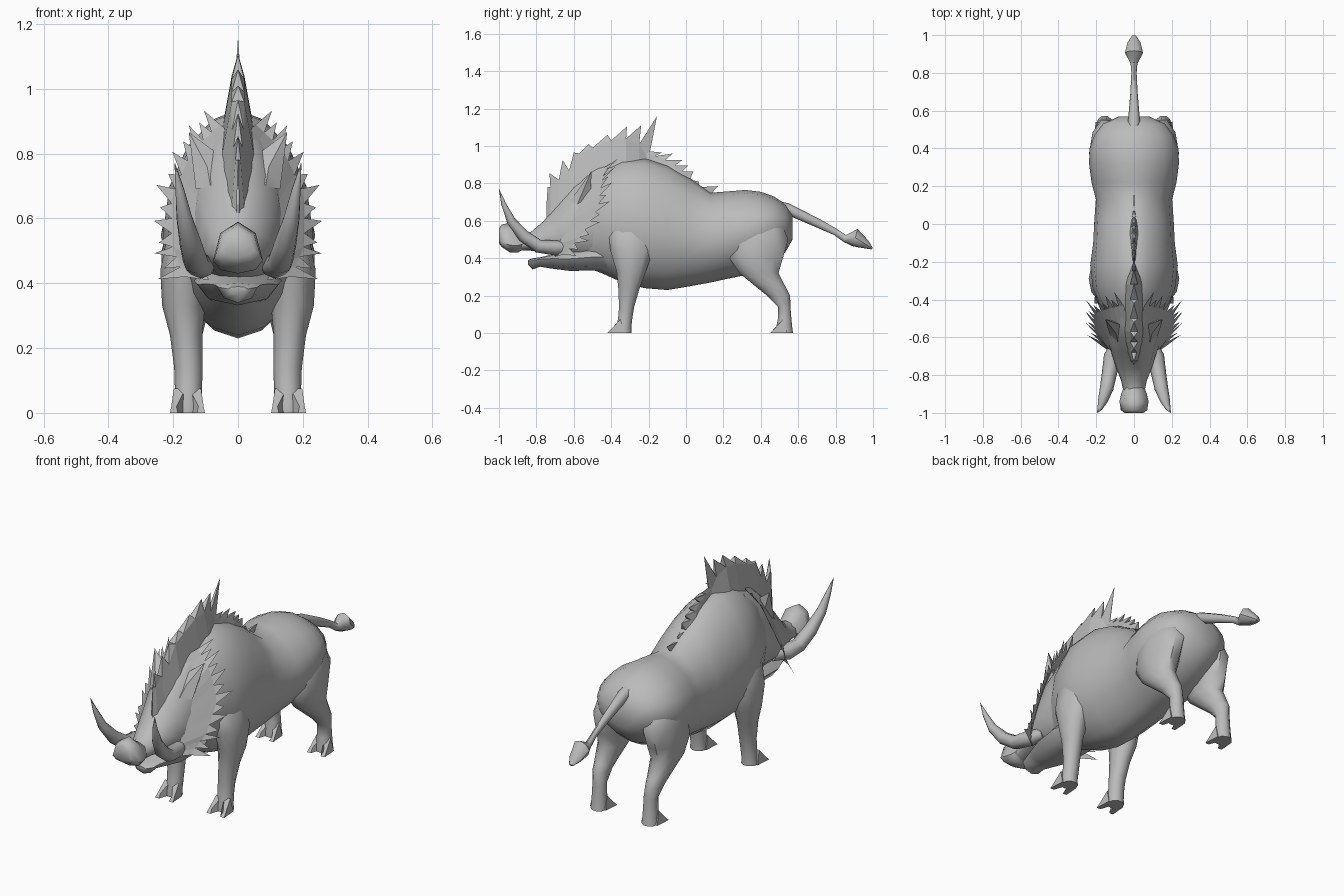
import bpy, bmesh, math
from mathutils import Vector

if "Cube" in bpy.data.objects:
    bpy.data.objects.remove(bpy.data.objects["Cube"])

GREY = (0.5, 0.5, 0.5, 1)
hide = bpy.data.materials.new("hide_grey")
hide.use_nodes = True
hide.diffuse_color = GREY
hide.node_tree.nodes["Principled BSDF"].inputs["Base Color"].default_value = GREY


def make(name, verts, faces, smooth=50):
    me = bpy.data.meshes.new(name)
    me.from_pydata([tuple(v) for v in verts], [], faces)
    bm = bmesh.new()
    bm.from_mesh(me)
    bmesh.ops.recalc_face_normals(bm, faces=bm.faces)
    bm.to_mesh(me)
    bm.free()
    me.materials.append(hide)
    ob = bpy.data.objects.new(name, me)
    bpy.context.collection.objects.link(ob)
    bpy.ops.object.select_all(action='DESELECT')
    ob.select_set(True)
    bpy.context.view_layer.objects.active = ob
    if smooth:
        bpy.ops.object.shade_smooth_by_angle(angle=math.radians(smooth))
    return ob


def mirror(ob):
    ob.modifiers.new("mirror", 'MIRROR')
    return ob


def skin(name, rings, smooth=50):
    """Join equal rings of points into a closed skin."""
    n = len(rings[0])
    faces = [(a * n + i, a * n + (i + 1) % n, (a + 1) * n + (i + 1) % n, (a + 1) * n + i)
             for a in range(len(rings) - 1) for i in range(n)]
    faces += [tuple(range(n)), tuple(range((len(rings) - 1) * n, len(rings) * n))]
    return make(name, [p for r in rings for p in r], faces, smooth)


def torso(name, sections, n=16, pinch=1.15):
    """Sections along y: y, bottom, top, half width, height share of the widest point."""
    rings = []
    for y, lo, hi, w, share in sections:
        mid = lo + (hi - lo) * share
        ring = []
        for i in range(n):
            a = math.tau * i / n
            s, c = math.sin(a), math.cos(a)
            x = math.copysign(w * abs(c) ** pinch, c)
            ring.append((x, y, mid + s * (hi - mid if s > 0 else mid - lo)))
        rings.append(ring)
    return skin(name, rings)


def limb(name, sections, n=10):
    """Sections along z: z, x, front y, back y, half width."""
    rings = [[(x + w * math.cos(math.tau * i / n),
               (f + b) / 2 + (b - f) / 2 * math.sin(math.tau * i / n), z) for i in range(n)]
             for z, x, f, b, w in sections]
    return mirror(skin(name, rings))


def tube(name, path, n=8):
    """Path of point, side radius, upright radius."""
    pts = [Vector(p[0]) for p in path]
    rings = []
    for k, (_, rs, ru) in enumerate(path):
        t = (pts[min(k + 1, len(pts) - 1)] - pts[max(k - 1, 0)]).normalized()
        side = t.cross(Vector((0, 0, 1))).normalized()
        up = side.cross(t)
        rings.append([pts[k] + side * rs * math.cos(math.tau * i / n)
                      + up * ru * math.sin(math.tau * i / n) for i in range(n)])
    return skin(name, rings)


# Trunk from neck to rump
torso("body", [
    (-.56, .36, .80, .11, .45), (-.45, .32, .88, .17, .48), (-.34, .27, .93, .218, .46),
    (-.22, .24, .935, .232, .45), (-.10, .23, .90, .216, .46), (.02, .25, .83, .21, .46),
    (.13, .27, .75, .202, .48), (.22, .29, .757, .225, .5), (.32, .31, .765, .238, .52),
    (.40, .34, .755, .235, .54), (.47, .38, .73, .21, .56), (.53, .43, .69, .165, .58),
    (.57, .50, .63, .08, .5)])

# Head, snout and lower jaw
torso("head", [
    (-.40, .35, .91, .16, .5), (-.52, .37, .87, .15, .42), (-.60, .39, .80, .145, .38),
    (-.68, .41, .70, .12, .35), (-.76, .43, .60, .095, .4), (-.83, .44, .54, .068, .4),
    (-.88, .44, .53, .057, .35)], 12)
torso("snout", [
    (-.85, .46, .52, .05, .4), (-.90, .43, .555, .068, .3), (-.94, .43, .59, .077, .25),
    (-.985, .46, .58, .07, .2), (-1, .48, .56, .05, .3)], 8, 1)
torso("jaw", [
    (-.36, .31, .50, .10, .5), (-.48, .335, .48, .135, .5), (-.62, .332, .44, .125, .6),
    (-.72, .345, .42, .09, .7), (-.78, .355, .405, .07, .8), (-.82, .34, .40, .06, .8),
    (-.845, .365, .39, .03, .7)], 8, 1)

# Legs
limb("front_leg", [
    (.62, .13, -.36, -.20, .04), (.54, .15, -.42, -.17, .07), (.44, .165, -.41, -.17, .075),
    (.33, .168, -.375, -.21, .066), (.24, .16, -.365, -.245, .05), (.14, .153, -.36, -.275, .044),
    (.08, .153, -.365, -.285, .042), (.03, .155, -.375, -.29, .042), (0, .155, -.375, -.29, .044)])
limb("hind_leg", [
    (.66, .11, .30, .44, .04), (.58, .14, .26, .52, .075), (.50, .15, .22, .555, .086),
    (.40, .155, .225, .525, .083), (.32, .16, .28, .50, .07), (.24, .16, .38, .54, .05),
    (.20, .16, .43, .56, .042), (.14, .155, .49, .56, .037), (.08, .155, .49, .565, .038),
    (.03, .155, .48, .57, .042), (0, .155, .48, .575, .044)])


# Split hooves, two toes on each foot
def toe(name, x, y, out):
    base = [(x - .024, y + .09, 0), (x + .024, y + .09, 0), (x + .018, y + .07, .075), (x - .018, y + .07, .075)]
    tip = [(x + out - .012, y, 0), (x + out + .012, y, 0), (x + out + .008, y + .02, .02), (x + out - .008, y + .02, .02)]
    mirror(skin(name, [base, tip], 30))


for name, y in (("front", -.42), ("hind", .45)):
    toe(name + "_outer_toe", .18, y, .018)
    toe(name + "_inner_toe", .132, y, -.018)

# Tusks
mirror(tube("tusk", [
    ((.09, -.62, .46), .025, .03), ((.115, -.70, .455), .045, .04), ((.13, -.79, .465), .04, .036),
    ((.145, -.87, .52), .036, .034), ((.165, -.935, .60), .026, .025),
    ((.18, -.975, .69), .014, .014), ((.195, -1, .77), .001, .001)]))

# Tail with tuft
tube("tail", [
    ((0, .43, .69), .03, .03), ((0, .54, .665), .032, .03), ((0, .70, .59), .019, .024),
    ((0, .80, .54), .014, .018), ((0, .85, .505), .018, .02), ((0, .905, .51), .048, .048),
    ((0, .96, .475), .035, .025), ((0, .995, .452), .012, .006)])

# Ears: leaf shapes cupped forwards
mirror(make("ear", [
    (.05, -.54, .79), (.085, -.63, .70), (.13, -.58, .69), (.11, -.51, .73),
    (.152, -.505, .867), (.095, -.58, .76)],
    [(0, 5, 4), (5, 2, 4), (0, 1, 5), (1, 2, 5), (2, 3, 4), (3, 0, 4), (0, 3, 2, 1)], 30))


# Mane: pointed locks on a wedge, thick at the skin and thin at both ends
def crest(name, roots, tips, thick, low):
    verts, faces = [], []
    last = len(tips)
    widths = [.006 + thick * min(1, k / 3, (last - k) / 2) for k in range(last + 1)]
    for k, (ty, tz) in enumerate(tips):
        o = len(verts)
        for (y, z), w in zip(roots[k:k + 2], widths[k:k + 2]):
            verts += [(w, y, z - low), (w * .35, y, z), (-w * .35, y, z), (-w, y, z - low)]
        verts.append((0, ty, tz))
        faces += [[o + i for i in f] for f in (
            (0, 4, 5, 1), (3, 2, 6, 7), (0, 3, 7, 4), (1, 5, 8), (2, 8, 6), (1, 8, 2), (5, 6, 8))]
    make(name, verts, faces, 0)


crest("head_mane",
      [(-.745, .70), (-.725, .78), (-.68, .82), (-.625, .87), (-.57, .96), (-.50, .99),
       (-.40, 1.03), (-.32, 1.04), (-.25, 1.01), (-.20, .93)],
      [(-.74, .78), (-.73, .855), (-.66, .925), (-.60, .965), (-.52, 1.01), (-.42, 1.06),
       (-.315, 1.105), (-.24, 1.11), (-.155, 1.16)], .05, .20)
crest("back_mane",
      [(-.27, .98), (-.17, .945), (-.11, .925), (-.06, .895), (-.02, .865), (.02, .82), (.07, .78), (.13, .74)],
      [(-.13, .965), (-.07, .96), (-.02, .925), (.01, .895), (.04, .865), (.07, .81), (.17, .785)], .035, .10)

# Cheek ruff: a flared sheet with a spiked outer edge
inner = [Vector(p) for p in ((.02, -.54, .86), (.11, -.58, .72), (.125, -.63, .58), (.12, -.68, .48), (.09, -.70, .41))]
outer = [Vector(p) for p in ((.055, -.43, .89), (.14, -.45, .81), (.205, -.47, .67), (.205, -.56, .52), (.165, -.65, .42))]


def along(line, t):
    t *= len(line) - 1
    k = min(int(t), len(line) - 2)
    return line[k].lerp(line[k + 1], t - k)


SPIKES = 13
verts, faces = [], []
for i in range(SPIKES):
    a, b = i / SPIKES, (i + 1) / SPIKES
    o = len(verts)
    mid = along(outer, (a + b) / 2)
    away = (mid - along(inner, (a + b) / 2)).normalized()
    length = .045 if i % 2 else .08
    verts += [along(inner, a), along(inner, b), along(outer, b), along(outer, a),
              mid + away * length + Vector((.015, 0, .03 - .07 * a))]
    faces += [(o, o + 1, o + 2, o + 3), (o + 3, o + 2, o + 4)]
mirror(make("cheek_ruff", verts, faces, 0))
